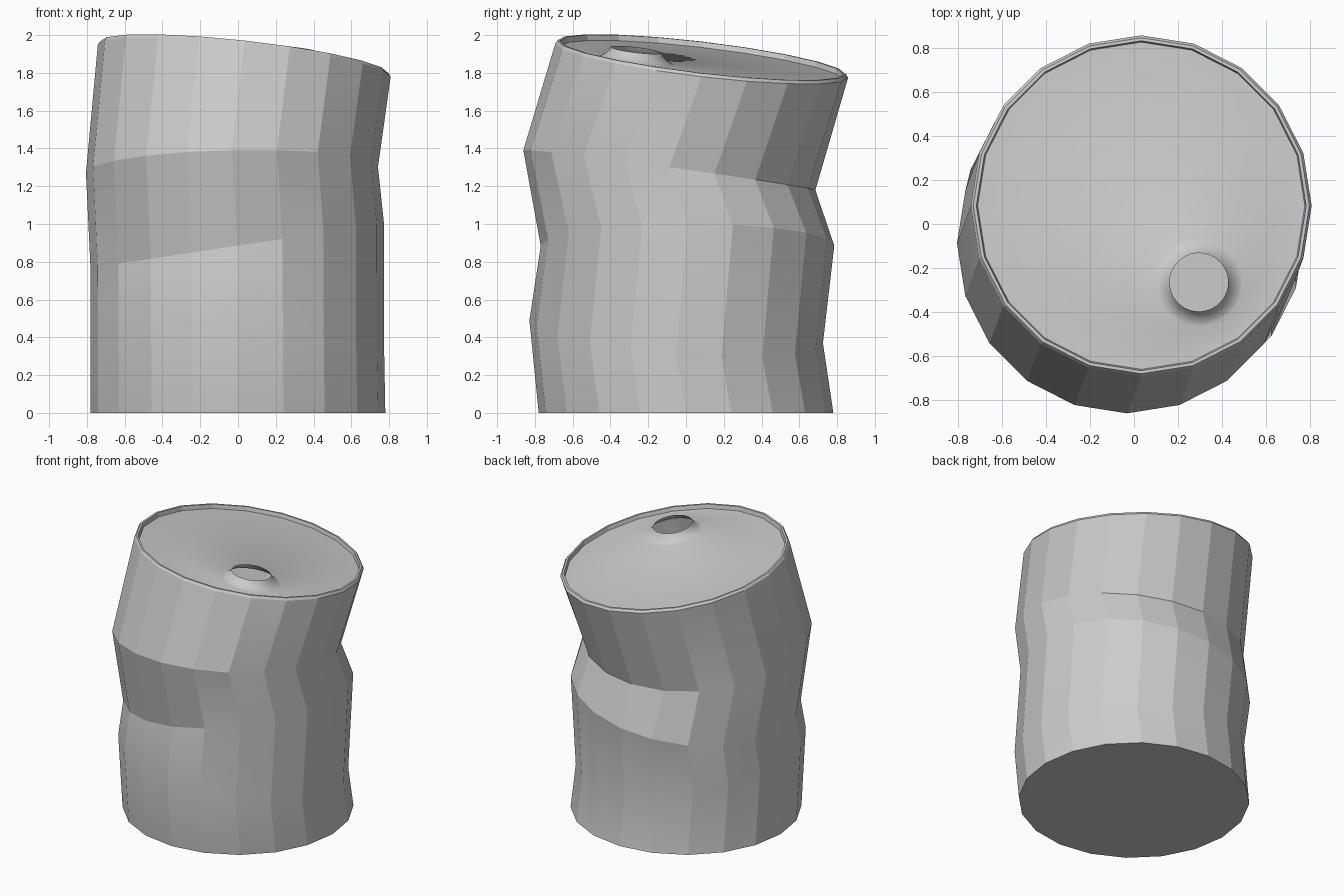
import bpy, bmesh, math

if "Cube" in bpy.data.objects:
    bpy.data.objects.remove(bpy.data.objects["Cube"])

SIDES = 20


def ring(bm, cx, cy, cz, r, sx, sy, n=SIDES):
    """Ring of n vertices lying in a plane tilted by slopes sx, sy."""
    out = []
    for i in range(n):
        a = math.tau * i / n
        x, y = r * math.cos(a), r * math.sin(a)
        out.append(bm.verts.new((cx + x, cy + y, cz + sx * x + sy * y)))
    return out


def skin(bm, rings):
    for lo, hi in zip(rings, rings[1:]):
        n = len(lo)
        for i in range(n):
            j = (i + 1) % n
            bm.faces.new((lo[i], lo[j], hi[j], hi[i]))


def finish(bm, name, angle):
    me = bpy.data.meshes.new(name)
    bm.to_mesh(me)
    bm.free()
    ob = bpy.data.objects.new(name, me)
    bpy.context.collection.objects.link(ob)
    bpy.ops.object.select_all(action='DESELECT')
    ob.select_set(True)
    bpy.context.view_layer.objects.active = ob
    bpy.ops.object.shade_smooth_by_angle(angle=math.radians(angle))
    return ob


# Top plane of the crumpled can
TX, TY, TZ = 0.033, 0.083, 1.865
SX, SY = -0.11, -0.117

# Dented body: tilted rings (cx, cy, cz, radius, slope x, slope y)
bm = bmesh.new()
body = [ring(bm, *p) for p in (
    (0, 0, 0, 0.78, 0, 0),
    (-0.003, -0.052, 0.43, 0.777, -0.15, -0.077),
    (-0.004, 0.008, 0.885, 0.777, 0.15, 0),
    (-0.032, -0.088, 1.285, 0.773, 0.02, -0.137),
    (TX, TY, TZ, 0.775, SX, SY))]
skin(bm, body)
bm.faces.new(body[0][::-1])
finish(bm, "can_body", 15)

# Raised rim lip: (radius, offset from top plane)
bm = bmesh.new()
skin(bm, [ring(bm, TX, TY, TZ + o, r, SX, SY) for r, o in (
    (0.775, 0), (0.764, 0.017), (0.75, 0.017), (0.744, -0.012))])
finish(bm, "can_rim", 15)

# Lid with a flared mouth opening
bm = bmesh.new()
edge = ring(bm, TX, TY, TZ - 0.012, 0.744, SX, SY)
outer = []
for i, v in enumerate(edge):
    nxt = edge[(i + 1) % SIDES]
    outer += [v, bm.verts.new((v.co + nxt.co) / 2)]
HX, HY = 0.295, -0.265
HZ = TZ + SX * (HX - TX) + SY * (HY - TY)
mouth = [ring(bm, HX, HY, HZ + o, r, SX, SY, 2 * SIDES) for r, o in (
    (0.20, -0.012), (0.18, -0.004), (0.16, 0.010), (0.145, 0.026), (0.133, 0.045))]
skin(bm, [outer] + mouth)
finish(bm, "can_lid", 30)
